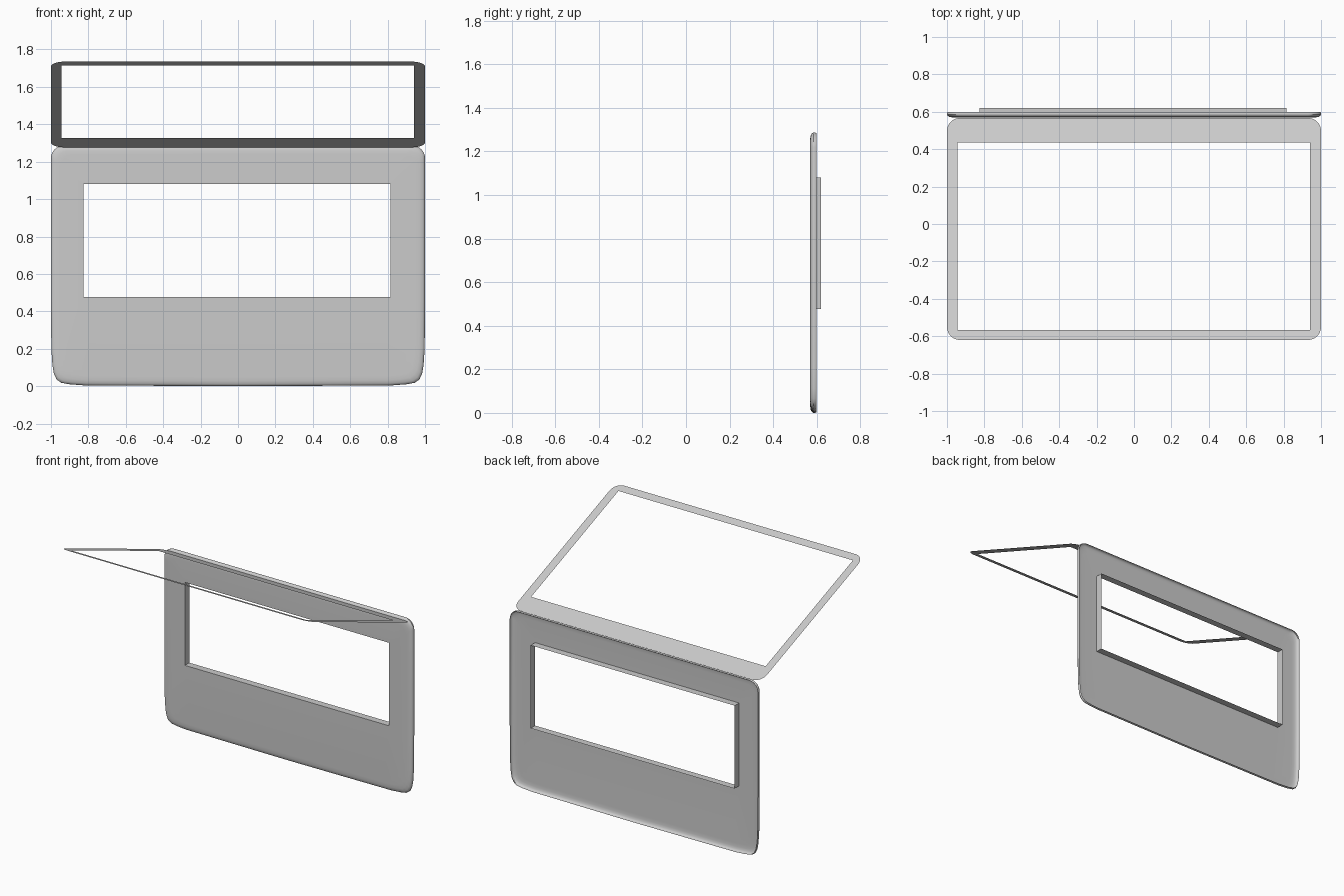
import bpy, bmesh
from math import sin, cos, pi

if "Cube" in bpy.data.objects:
    bpy.data.objects.remove(bpy.data.objects["Cube"])


def arc(cx, cz, rx, rz, start, steps=8):
    # quarter turn of an ellipse, counter-clockwise
    return [(cx + rx * cos(start + pi / 2 * i / steps),
             cz + rz * sin(start + pi / 2 * i / steps)) for i in range(steps + 1)]


def rect(x0, x1, z0, z1):
    return [(x0, z0), (x1, z0), (x1, z1), (x0, z1)]


def add_loop(bm, pts):
    verts = [bm.verts.new(p) for p in pts]
    edges = [bm.edges.new((verts[i], verts[(i + 1) % len(verts)])) for i in range(len(verts))]
    return verts, edges


def skin(bm, a, b):
    for i in range(len(a)):
        j = (i + 1) % len(a)
        bm.faces.new((a[i], a[j], b[j], b[i]))


def finish(bm, name):
    bmesh.ops.recalc_face_normals(bm, faces=bm.faces)
    mesh = bpy.data.meshes.new(name)
    bm.to_mesh(mesh)
    bm.free()
    obj = bpy.data.objects.new(name, mesh)
    bpy.context.collection.objects.link(obj)
    bpy.ops.object.select_all(action='DESELECT')
    obj.select_set(True)
    bpy.context.view_layer.objects.active = obj
    bpy.ops.object.shade_smooth_by_angle(angle=0.6)


# tailgate panel: open-backed shell with rolled rim and window flange
right = [(0.0, 0.0), (0.82, 0.004), (0.9, 0.01), (0.945, 0.018), (0.97, 0.036),
         (0.984, 0.065), (0.992, 0.11), (0.998, 0.2), (1.0, 0.45)]
right += arc(0.93, 1.22, 0.07, 0.067, 0)
outline = right + [(-x, z) for x, z in reversed(right[1:])]
ZC, HZ = 0.645, 0.645
bm = bmesh.new()
previous = None
for inset, y in [(0.003, 0.6), (0.0, 0.592), (0.0, 0.585), (0.004, 0.578),
                 (0.012, 0.573), (0.028, 0.570), (0.05, 0.569)]:
    ring, ring_edges = add_loop(bm, [(x * (1 - inset), y, ZC + (z - ZC) * (1 - inset / HZ))
                                     for x, z in outline])
    if previous:
        skin(bm, previous, ring)
    previous = ring
opening = rect(-0.825, 0.815, 0.477, 1.08)
front, front_edges = add_loop(bm, [(x, 0.569, z) for x, z in opening])
bmesh.ops.triangle_fill(bm, edges=ring_edges + front_edges, use_beauty=True, normal=(0, -1, 0))
back, _ = add_loop(bm, [(x, 0.62, z) for x, z in opening])
skin(bm, front, back)
finish(bm, "tailgate_panel")

# raised window frame: thin flat sheet hinged at the panel top
def tilted(pts):
    return [(x, y, 1.277 + (0.567 - y) * 0.458 / 1.187) for x, y in pts]


r = 0.07
Y0, Y1 = -0.62, 0.567
frame = (arc(1 - r, Y1 - r, r, r, 0) + arc(-1 + r, Y1 - r, r, r, pi / 2)
         + arc(-1 + r, Y0 + r, r, r, pi) + arc(1 - r, Y0 + r, r, r, 1.5 * pi))
bm = bmesh.new()
_, outer = add_loop(bm, tilted(frame))
_, inner = add_loop(bm, tilted(rect(-0.945, 0.94, -0.567, 0.435)))
bmesh.ops.triangle_fill(bm, edges=outer + inner, use_beauty=True, normal=(0, 0.36, 0.93))
finish(bm, "raised_window_frame")
